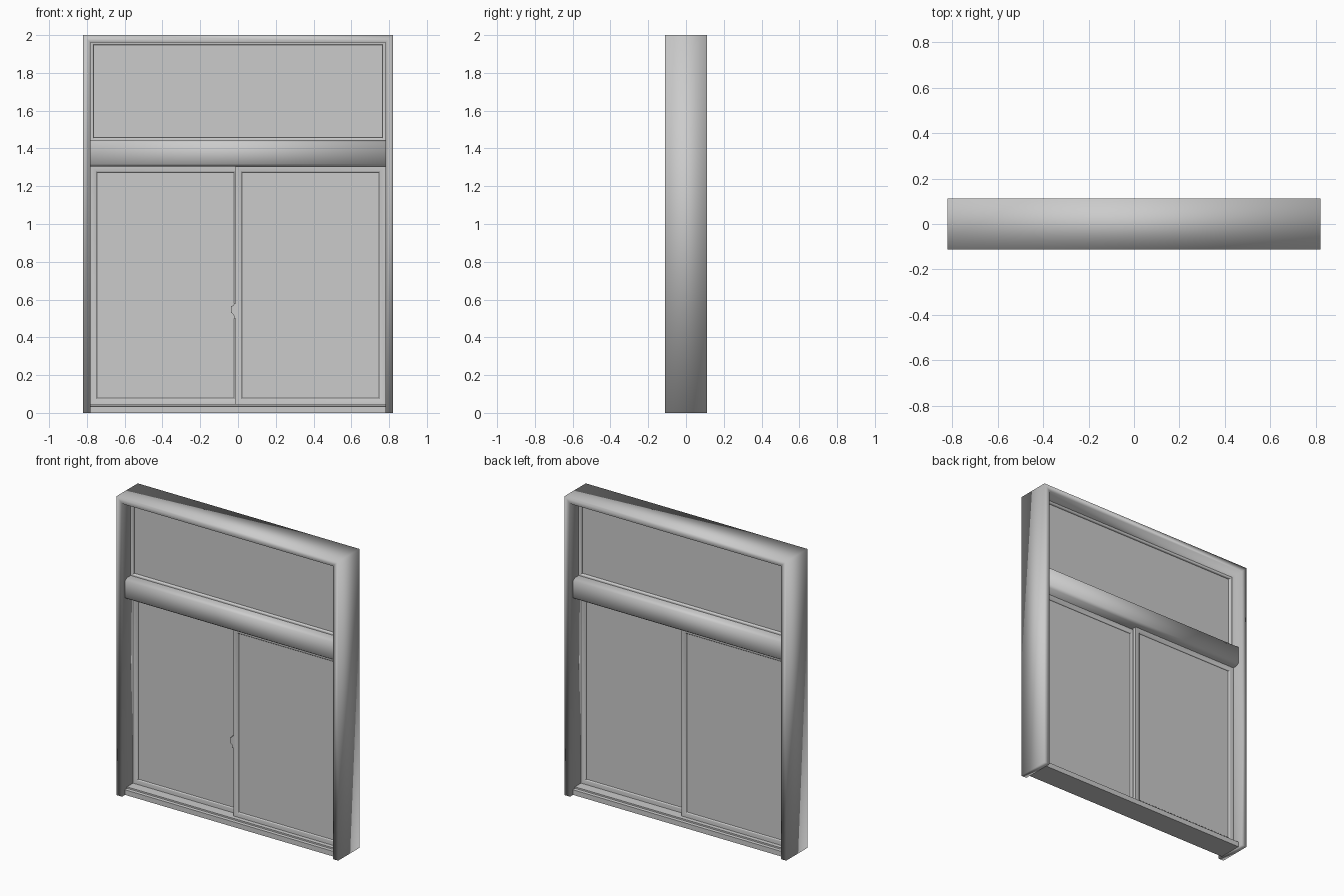
import bpy, bmesh

if "Cube" in bpy.data.objects:
    bpy.data.objects.remove(bpy.data.objects["Cube"])


def finish(name, bm, angle=None):
    bmesh.ops.recalc_face_normals(bm, faces=bm.faces)
    mesh = bpy.data.meshes.new(name)
    bm.to_mesh(mesh)
    bm.free()
    ob = bpy.data.objects.new(name, mesh)
    bpy.context.collection.objects.link(ob)
    for p in mesh.polygons:
        p.use_smooth = angle != 0
    if angle:
        bpy.ops.object.select_all(action='DESELECT')
        ob.select_set(True)
        bpy.context.view_layer.objects.active = ob
        bpy.ops.object.shade_smooth_by_angle(angle=angle)
    return ob


def loft(name, rings, closed, angle=None):
    """Skin matching rings of points; close the loop or cap both ends."""
    bm = bmesh.new()
    vr = [[bm.verts.new(p) for p in r] for r in rings]
    n = len(rings[0])
    for i in range(len(vr) if closed else len(vr) - 1):
        a, b = vr[i], vr[(i + 1) % len(vr)]
        for j in range(n):
            k = (j + 1) % n
            bm.faces.new((a[j], a[k], b[k], b[j]))
    if not closed:
        bm.faces.new(vr[0])
        bm.faces.new(vr[-1])
    return finish(name, bm, angle)


def bar(name, x, section, angle=None):
    """Horizontal bar with a (y, z) section."""
    return loft(name, [[(s * x, y, z) for y, z in section] for s in (-1, 1)], False, angle)


def box(name, x0, x1, y0, y1, z0, z1):
    return loft(name, [[(x, y0, z0), (x, y1, z0), (x, y1, z1), (x, y0, z1)]
                       for x in (x0, x1)], False, 0)


def sash(name, x0, x1, z0, z1, yc, half, w):
    """Mitred sash frame with bevelled glazing edges, plus its pane."""
    section = [(0, -half), (w - 0.006, -half), (w, -half + 0.006),
               (w, half - 0.006), (w - 0.006, half), (0, half)]
    corners = [(x0, z0, 1, 1), (x1, z0, -1, 1), (x1, z1, -1, -1), (x0, z1, 1, -1)]
    rings = [[(x + sx * d, yc + y, z + sz * d) for d, y in section]
             for x, z, sx, sz in corners]
    loft(name + "_frame", rings, True, 0.9)
    e = w - 0.004
    box(name + "_glass", x0 + e, x1 - e, yc - 0.004, yc + 0.004, z0 + e, z1 - e)


W, D, T, H = 0.82, 0.112, 0.04, 2.0

# Outer frame: two jambs and the head as one mitred piece
path = [(-W, 0, 1, 0), (-W, H, 1, -1), (W, H, -1, -1), (W, 0, -1, 0)]
loft("outer_frame",
     [[(x + sx * d, y, z + sz * d) for d, y in ((0, -D), (T, -D), (T, D), (0, D))]
      for x, z, sx, sz in path], False)

# Transom bar between the fixed light and the sliding sashes
half = [(-0.06, 1.305), (-0.08, 1.318), (-0.08, 1.432), (-0.06, 1.445)]
bar("transom", W - T, half + [(-y, z) for y, z in reversed(half)])

# Stepped sill
half = [(-0.08, 0.0), (-0.08, 0.034), (-0.06, 0.036), (-0.06, 0.046)]
bar("sill", W - T, half + [(-y, z) for y, z in reversed(half)], 0.9)

# Fixed top light and the two overlapping sliding sashes
X = W - T
sash("top_light", -X, X, 1.442, 1.963, 0, 0.02, 0.016)
sash("left_sash", -X, 0.012, 0.044, 1.307, 0.018, 0.013, 0.034)
sash("right_sash", -0.012, X, 0.044, 1.307, -0.018, 0.013, 0.034)

# Latch on the meeting stile
outline = [(-0.011, 0.50), (-0.021, 0.50), (-0.023, 0.52), (-0.036, 0.53),
           (-0.036, 0.565), (-0.023, 0.57), (-0.021, 0.58), (-0.011, 0.58)]
loft("latch", [[(x, y, z) for x, z in outline] for y in (-0.032, -0.014)], False, 0.6)
